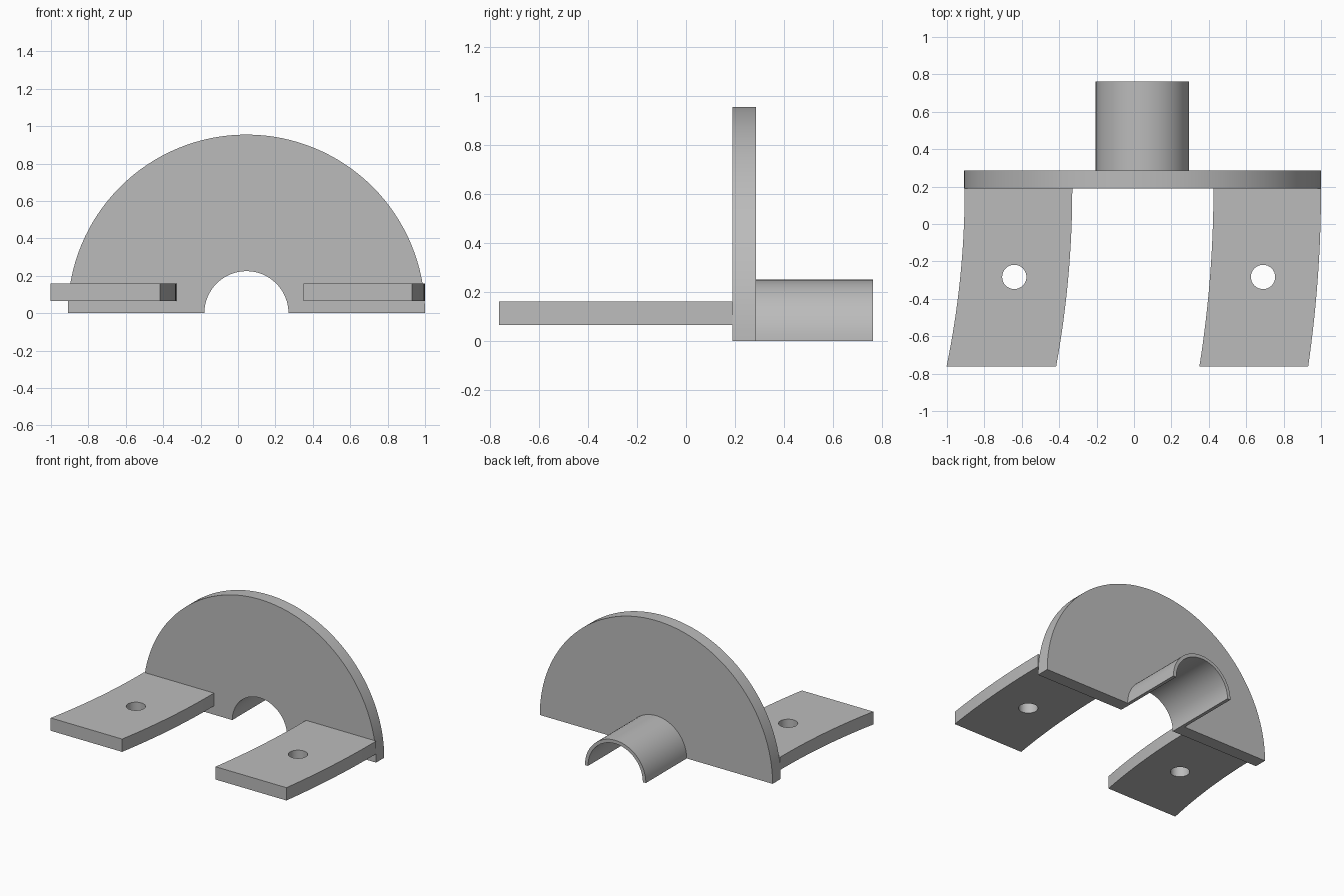
import bpy, bmesh
from math import sin, cos, pi, sqrt, radians
from mathutils import Matrix, Vector

cube = bpy.data.objects.get("Cube")
if cube:
    bpy.data.objects.remove(cube, do_unlink=True)

grey = bpy.data.materials.new("grey metal")
grey.use_nodes = True
COLOUR = (0.5, 0.5, 0.5, 1)
grey.diffuse_color = COLOUR
grey.node_tree.nodes["Principled BSDF"].inputs["Base Color"].default_value = COLOUR


def arc(r, start, end, n, cx=0, cy=0):
    return [(cx + r * cos(start + (end - start) * i / n),
             cy + r * sin(start + (end - start) * i / n)) for i in range(n + 1)]


def extrude(name, loops, depth, matrix):
    """Fill closed 2D loops (later ones are holes) and extrude them along local z."""
    bm = bmesh.new()
    for loop in loops:
        verts = [bm.verts.new((x, y, 0)) for x, y in loop]
        for a, b in zip(verts, verts[1:] + verts[:1]):
            bm.edges.new((a, b))
    bmesh.ops.triangle_fill(bm, use_beauty=True, edges=bm.edges[:])
    result = bmesh.ops.extrude_face_region(bm, geom=bm.faces[:], use_keep_orig=True)
    moved = [g for g in result["geom"] if isinstance(g, bmesh.types.BMVert)]
    bmesh.ops.translate(bm, verts=moved, vec=Vector((0, 0, depth)))
    bmesh.ops.recalc_face_normals(bm, faces=bm.faces[:])
    bm.transform(matrix)
    mesh = bpy.data.meshes.new(name)
    bm.to_mesh(mesh)
    bm.free()
    mesh.materials.append(grey)
    obj = bpy.data.objects.new(name, mesh)
    bpy.context.collection.objects.link(obj)
    bpy.ops.object.select_all(action="DESELECT")
    obj.select_set(True)
    bpy.context.view_layer.objects.active = obj
    bpy.ops.object.shade_smooth_by_angle(angle=radians(30))
    return obj


AXIS_X = 0.045              # centre line of plate and sleeve
OUTER, BORE, SLEEVE = 0.955, 0.225, 0.25
FRONT, BACK, END = 0.19, 0.285, 0.763


def upright(y):
    # Profile stands in the xz plane with its extrusion ending at y
    return Matrix.Translation((AXIS_X, y, 0)) @ Matrix.Rotation(pi / 2, 4, "X")


# Half-disc plate with a half-round notch
extrude("half_disc_plate", [arc(OUTER, 0, pi, 64) + arc(BORE, pi, 0, 32)],
        BACK - FRONT, upright(BACK))

# Half-round sleeve behind the notch
extrude("half_sleeve", [arc(SLEEVE, 0, pi, 32) + arc(BORE, pi, 0, 32)],
        END - BACK, upright(END))

# Curved mounting tabs: edges are concentric arcs about a far-off centre
SWEEP_X, TIP = -5.62, -0.763


def edge(x, n=16):
    r = x - SWEEP_X
    ys = [FRONT + (TIP - FRONT) * i / n for i in range(n + 1)]
    return [(SWEEP_X + sqrt(r * r - (y - FRONT) ** 2), y) for y in ys]


for name, x0, x1, hole_x in (("right_tab", -0.905, -0.33, -0.64),
                             ("left_tab", 0.425, 1.0, 0.69)):
    outline = edge(x0) + edge(x1)[::-1]
    hole = arc(0.065, 0, 2 * pi, 32, hole_x, -0.283)[:-1]
    extrude(name, [outline, hole], 0.095, Matrix.Translation((0, 0, 0.065)))
